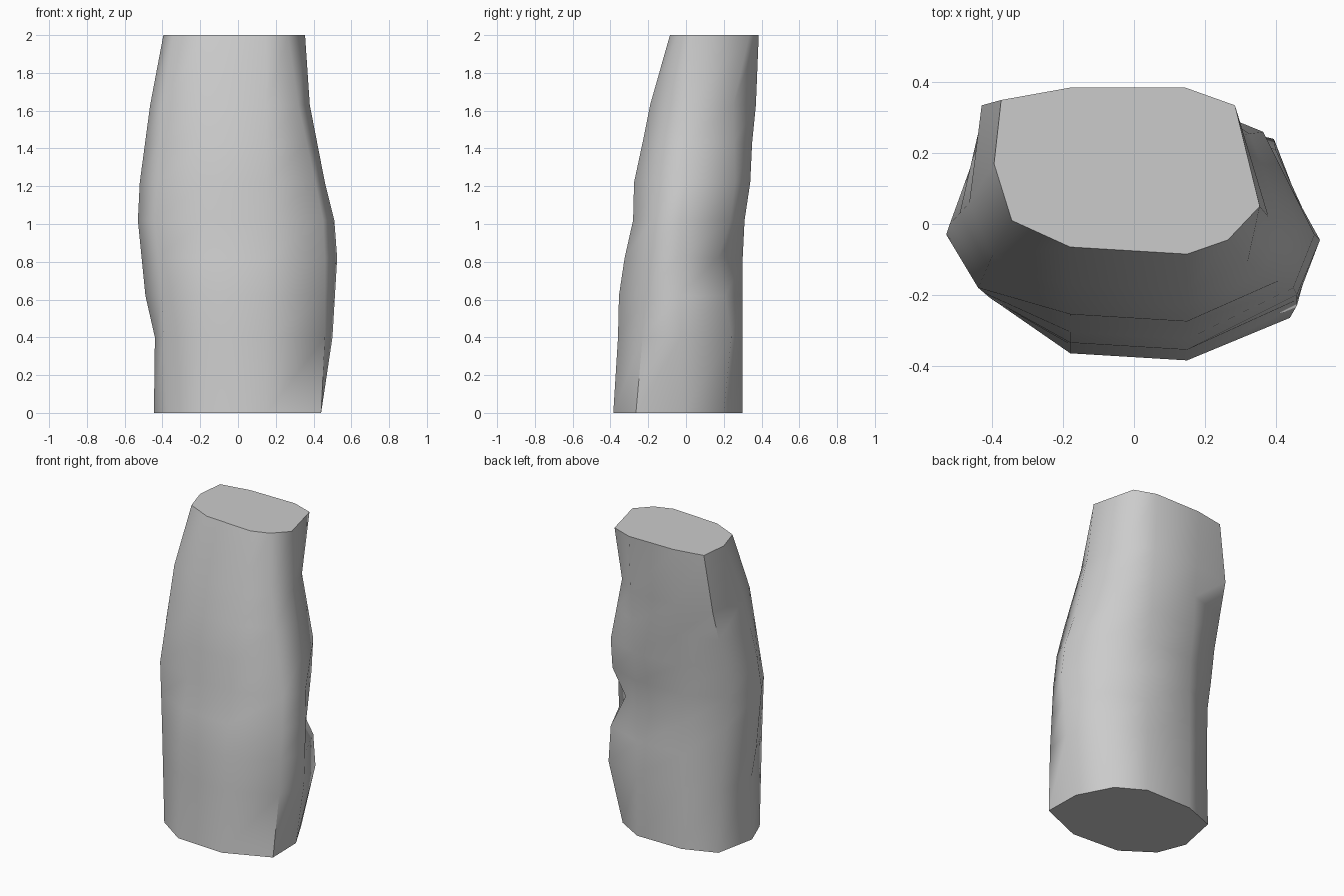
import bpy
import bmesh
import math

# Remove the default cube only
default_cube = bpy.data.objects.get("Cube")
if default_cube:
    bpy.data.objects.remove(default_cube, do_unlink=True)


def make_material(name, colour):
    material = bpy.data.materials.new(name)
    material.use_nodes = True
    material.diffuse_color = colour
    shader = next(n for n in material.node_tree.nodes if n.type == "BSDF_PRINCIPLED")
    shader.inputs["Base Color"].default_value = colour
    return material


def sample(knots, height):
    """Linear interpolation along (height, value, ...) knots."""
    for low, high in zip(knots, knots[1:]):
        if height <= high[0]:
            blend = (height - low[0]) / (high[0] - low[0])
            return [a + (b - a) * blend for a, b in zip(low[1:], high[1:])]
    return list(knots[-1][1:])


# Heights of the loops that make up the trunk
LEVELS = (0, .4, .62, .82, 1.02, 1.22, 1.43, 1.63, 2)

# Depth of the broad front and back panels at each loop
front_depth = (-.385, -.36, -.355, -.325, -.28, -.275, -.23, -.19, -.085)
back_depth = (.3, .3, .3, .3, .31, .34, .35, .37, .385)


def panel_edge(x, depths, setback=0):
    """Upright edge of a broad panel: constant x, varying depth."""
    return [(z, x, y + setback) for z, y in zip(LEVELS, depths)]


# Edges of the left flank, each knot being (height, x, y)
left_front = [(0, .44, -.265), (.4, .46, -.23), (.82, .46, -.2), (1.02, .45, -.18),
              (1.22, .41, -.16), (1.63, .32, -.11), (2, .265, -.045)]
left_side = [(0, .435, -.02), (.4, .5, -.03), (.82, .525, -.045), (1.02, .51, -.03),
             (1.22, .46, 0), (1.63, .38, .02), (2, .355, .05)]
left_back = [(0, .32, .2), (.4, .395, .24), (.62, .4, .21), (.82, .32, .17),
             (1.02, .37, .235), (1.22, .365, .26), (1.63, .29, .25), (2, .285, .335)]

# Edges of the right flank
right_back = [(0, -.39, .22), (.4, -.39, .21), (.82, -.42, .18), (1.02, -.44, .19),
              (1.22, -.44, .22), (1.63, -.43, .335), (2, -.375, .35)]
right_side = [(0, -.445, -.05), (.4, -.44, -.05), (.62, -.49, -.03), (1.02, -.53, -.03),
              (1.22, -.52, 0), (1.63, -.465, .06), (2, -.395, .17)]
right_front = [(0, -.375, -.23), (.62, -.405, -.21), (1.02, -.44, -.18),
               (1.63, -.4, -.09), (2, -.345, .01)]

# The ten upright edges, anticlockwise from the right end of the front panel
edges = [
    panel_edge(-.18, front_depth, .02),
    panel_edge(.15, front_depth),
    left_front,
    left_side,
    left_back,
    panel_edge(.145, back_depth),
    panel_edge(-.18, back_depth),
    right_back,
    right_side,
    right_front,
]

# Loft the loops into a closed trunk
bm = bmesh.new()
rings = [[bm.verts.new((*sample(edge, z), z)) for edge in edges] for z in LEVELS]
for lower, upper in zip(rings, rings[1:]):
    for i in range(len(edges)):
        j = (i + 1) % len(edges)
        bm.faces.new((lower[i], lower[j], upper[j], upper[i]))

# Flat end caps
bm.faces.new(rings[-1])
bm.faces.new(rings[0][::-1])
bmesh.ops.recalc_face_normals(bm, faces=bm.faces)

mesh = bpy.data.meshes.new("trunk")
bm.to_mesh(mesh)
bm.free()
mesh.materials.append(make_material("plain_grey", (.6, .6, .6, 1)))
trunk = bpy.data.objects.new("trunk", mesh)
bpy.context.collection.objects.link(trunk)

# Smooth flanks with crisp cap rims
bpy.ops.object.select_all(action="DESELECT")
trunk.select_set(True)
bpy.context.view_layer.objects.active = trunk
bpy.ops.object.shade_smooth_by_angle(angle=math.radians(62))
